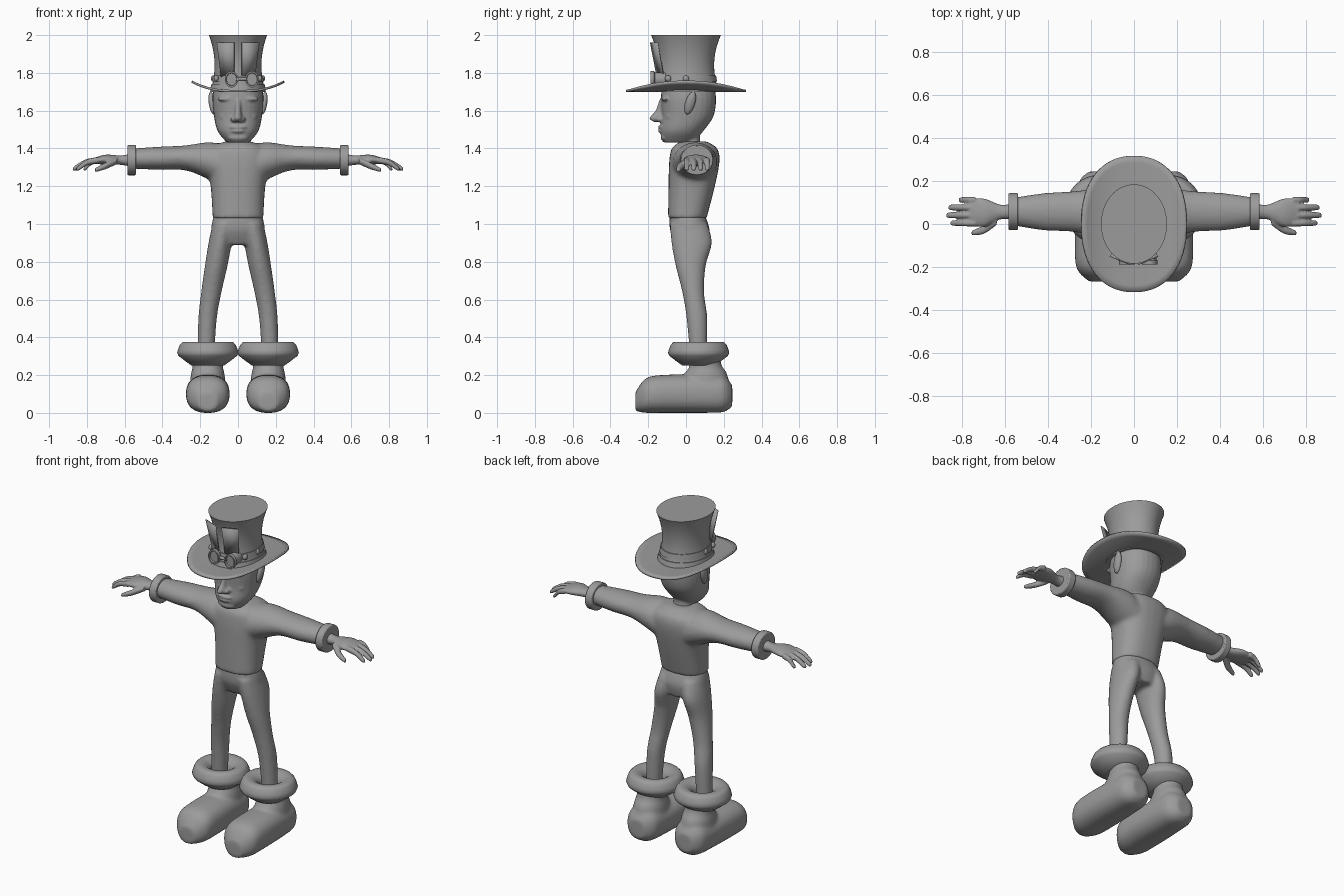
import bpy, bmesh, math
from mathutils import Vector

if "Cube" in bpy.data.objects:
    bpy.data.objects.remove(bpy.data.objects["Cube"])

shade = (.33, .33, .33, 1)
grey = bpy.data.materials.new("plain_grey")
grey.use_nodes = True
grey.diffuse_color = shade
grey.node_tree.nodes["Principled BSDF"].inputs["Base Color"].default_value = shade

sides = (("left", 1), ("right", -1))


def ring(count, power=2):
    """Points of a unit ellipse; a higher power makes it squarer."""
    points = []
    for i in range(count):
        angle = math.tau * i / count
        points.append([math.copysign(abs(v) ** (2 / power), v) for v in (math.cos(angle), math.sin(angle))])
    return points


def skin(bm, loops, caps=True, closed=False):
    """Join a row of point loops with quads."""
    rows = [[bm.verts.new(point) for point in loop] for loop in loops]
    pairs = list(zip(rows, rows[1:]))
    if closed:
        pairs.append((rows[-1], rows[0]))
    for low, high in pairs:
        for i in range(len(low)):
            bm.faces.new((low[i - 1], low[i], high[i], high[i - 1]))
    if caps:
        bm.faces.new(rows[0])
        bm.faces.new(rows[-1])


def flowing(keys, steps):
    """Smooth curve through the key sections."""
    keys = [Vector(key) for key in keys]
    padded = [keys[0]] + keys + [keys[-1]]
    curve = []
    for a, b, c, d in zip(padded, padded[1:], padded[2:], padded[3:]):
        for i in range(steps):
            t = i / steps
            bend = (2 * a - 5 * b + 4 * c - d) * t + (3 * b - a - 3 * c + d) * t * t
            curve.append(b + (c - a + bend) * t / 2)
    return curve + [keys[-1]]


def loft(bm, axis, keys, side=1, power=2, steps=6, count=28):
    """Each key: place along the axis, two centre coordinates, two half widths."""
    loops = []
    for along, mid_a, mid_b, half_a, half_b in flowing(keys, steps):
        loop = []
        for u, v in ring(count, power):
            place = [mid_a + u * half_a, mid_b + v * half_b]
            place.insert("xyz".index(axis), along)
            place[0] *= side
            loop.append(place)
        loops.append(loop)
    skin(bm, loops)


def lathe(bm, profile, centre=(0, 0), stretch=1, closed=False):
    """Turn (radius, height) points about an upright axis."""
    x, y = centre
    loops = [[(x + r * u, y + r * v * stretch, z) for u, v in ring(48)] for r, z in profile]
    skin(bm, loops, caps=not closed, closed=closed)


def ball(bm, centre, size):
    for vert in bmesh.ops.create_uvsphere(bm, u_segments=20, v_segments=12, radius=1)["verts"]:
        vert.co = [c + k * s for c, k, s in zip(centre, vert.co, size)]


def finish(name, bm, voxel=0, thickness=0, bevel=0):
    """Make the object; a voxel size melts its pieces into one skin."""
    bmesh.ops.recalc_face_normals(bm, faces=bm.faces)
    mesh = bpy.data.meshes.new(name)
    bm.to_mesh(mesh)
    bm.free()
    mesh.materials.append(grey)
    obj = bpy.data.objects.new(name, mesh)
    bpy.context.collection.objects.link(obj)
    bpy.ops.object.select_all(action="DESELECT")
    obj.select_set(True)
    bpy.context.view_layer.objects.active = obj
    bpy.ops.object.shade_smooth_by_angle(angle=math.radians(45))
    if voxel:
        melt = obj.modifiers.new("melt", "REMESH")
        melt.mode, melt.voxel_size, melt.use_smooth_shade = "VOXEL", voxel, True
        soften = obj.modifiers.new("soften", "SMOOTH")
        soften.iterations = 5
    if thickness:
        solid = obj.modifiers.new("thickness", "SOLIDIFY")
        solid.thickness, solid.offset = thickness, 0
    if bevel:
        edge = obj.modifiers.new("edge", "BEVEL")
        edge.width, edge.segments = bevel, 2


# Sweater: torso and sleeves melted together
bm = bmesh.new()
loft(bm, "z", [(1.03, 0, .007, .134, .102), (1.2, 0, .03, .145, .123), (1.33, 0, .044, .17, .133),
               (1.4, 0, .045, .15, .12), (1.437, 0, .04, .07, .07)], power=2.4)
for name, side in sides:
    loft(bm, "x", [(.05, .04, 1.3, .12, .12), (.16, .05, 1.335, .115, .097),
                   (.28, .058, 1.35, .095, .066), (.42, .057, 1.348, .087, .061),
                   (.57, .058, 1.346, .064, .053)], side)
finish("sweater", bm, voxel=.011)

# Trousers: hips and legs melted together
bm = bmesh.new()
loft(bm, "z", [(.89, 0, .03, .12, .08), (.97, 0, .02, .142, .105), (1.06, 0, .005, .125, .09)], power=2.3)
for name, side in sides:
    loft(bm, "z", [(.3, .17, .066, .044, .045), (.5, .161, .058, .049, .055), (.64, .141, .038, .054, .058),
                   (.78, .115, .025, .06, .08), (.9, .094, .03, .062, .107), (1, .07, .015, .065, .1)], side)
finish("trousers", bm, voxel=.01)

for name, side in sides:
    # Boot: foot and ankle
    bm = bmesh.new()
    loft(bm, "y", [(-.268, .16, .06, .05, .05), (-.21, .16, .092, .106, .092), (-.1, .16, .101, .116, .101),
                   (.1, .16, .101, .108, .101), (.2, .16, .1, .095, .095), (.245, .16, .09, .05, .055)],
         side, power=2.4)
    loft(bm, "z", [(.1, .16, .1, .1, .13), (.2, .16, .105, .09, .115), (.25, .16, .105, .08, .085),
                   (.3, .16, .09, .09, .09)], side)
    finish(name + "_boot", bm, voxel=.011)

    # Padded boot collar, open around the leg, tapering to the ankle
    bm = bmesh.new()
    lathe(bm, [(.05, .33), (.068, .355), (.09, .37), (.112, .375), (.135, .374), (.148, .36), (.158, .335),
               (.162, .318), (.155, .302), (.12, .275), (.085, .25), (.06, .25)],
          (side * .16, .067), closed=True)
    finish(name + "_boot_collar", bm)

    # Wrist cuff
    bm = bmesh.new()
    loft(bm, "x", [(x, .058, 1.338, .086, .08) for x in (.54, .586)], side, steps=1, count=40)
    finish(name + "_wrist_cuff", bm, bevel=.006)

    # Hand: palm, drooping fingers and thumb
    bm = bmesh.new()
    loft(bm, "x", [(.56, .057, 1.338, .04, .036), (.62, .056, 1.338, .034, .025),
                   (.7, .053, 1.341, .066, .026), (.77, .057, 1.333, .06, .015)], side)
    for y, tip in zip((.004, .041, .077, .112), (.855, .875, .865, .818)):
        bend = (.74 + tip) / 2
        loft(bm, "x", [(.74, y, 1.338, .016, .017), (bend, y, 1.326, .0145, .016),
                       (tip - .01, y, 1.295, .013, .013), (tip, y, 1.29, .007, .006)], side)
    loft(bm, "x", [(.64, .02, 1.335, .025, .018), (.7, -.025, 1.308, .021, .018),
                   (.757, -.042, 1.285, .011, .011)], side)
    finish(name + "_hand", bm, voxel=.005)

    # Ear, leaning back at the top
    bm = bmesh.new()
    ball(bm, (side * .137, .022, 1.64), (.018, .027, .06))
    for vert in bm.verts:
        lean = (vert.co.z - 1.64) / 4
        vert.co.y += lean
        vert.co.x += side * lean / 2
    finish(name + "_ear", bm)

    # Eye
    bm = bmesh.new()
    ball(bm, (side * .06, -.1, 1.624), (.022, .016, .011))
    finish(name + "_eye", bm)

# Head: skull, neck, nose, brows, cheeks, lips and chin melted together
bm = bmesh.new()
loft(bm, "z", [(1.432, 0, -.04, .06, .08), (1.49, 0, -.023, .107, .113), (1.57, 0, .008, .127, .137),
               (1.67, 0, .013, .135, .146), (1.76, 0, .01, .12, .13)], power=2.2)
loft(bm, "z", [(1.37, 0, .04, .07, .06), (1.43, 0, .03, .056, .045), (1.5, 0, .03, .055, .045)])
loft(bm, "z", [(1.54, 0, -.13, .02, .04), (1.56, 0, -.13, .025, .064), (1.6, 0, -.12, .018, .042),
               (1.66, 0, -.11, .02, .03)])
for name, side in sides:
    ball(bm, (side * .024, -.14, 1.555), (.016, .022, .015))
    ball(bm, (side * .055, -.107, 1.662), (.055, .024, .014))
    ball(bm, (side * .06, -.08, 1.57), (.04, .03, .035))
for z, width in ((1.513, .05), (1.492, .042)):
    ball(bm, (0, -.122, z), (width, .027, .011))
ball(bm, (0, -.11, 1.458), (.055, .025, .022))
finish("head", bm, voxel=.006)


def crown_radius(z):
    """The crown is narrowest partway up and flares both ways."""
    return .124 + .03 * ((z - 1.84) / .16) ** 2


# Hat crown
bm = bmesh.new()
heights = [1.7 + .3 * i / 12 for i in range(13)]
lathe(bm, [(crown_radius(z), z) for z in heights], stretch=1.2)
finish("hat_crown", bm)

# Hat brim, curled up at both sides
bm = bmesh.new()
skin(bm, [[(x * k * .245, y * k * .318, 1.704 + .05 * abs(x * k) ** 2.7) for x, y in ring(64, 2.25)]
          for k in (.4, .6, .7, .8, .9, 1)], caps=False)
finish("hat_brim", bm, thickness=.012)

# Hat band and goggle strap
for name, low, high in (("hat_band", 1.715, 1.74), ("goggle_strap", 1.755, 1.787)):
    bm = bmesh.new()
    lathe(bm, [(crown_radius(z) + out, z) for z, out in ((low, -.01), (low, .005), (high, .005), (high, -.01))],
          stretch=1.2, closed=True)
    finish(name, bm)

# Goggles: rimmed lenses, bridge and side studs
bm = bmesh.new()
for x in (-.034, .074):
    front = -.2 + abs(x - .02) / 5
    loft(bm, "y", [(front + back, x, 1.766, radius, radius * 1.2) for back, radius in
                   ((.08, .03), (.025, .03), (.02, .036), (0, .036), (0, .029), (.01, .027))], steps=1)
loft(bm, "x", [(x, -.175, 1.768, .009, .009) for x in (-.01, .05)], steps=1)
for name, side in sides:
    ball(bm, (side * .115, -.095, 1.77), (.013, .017, .017))
    ball(bm, (side * .133, 0, 1.77), (.01, .016, .016))
finish("goggles", bm)

# Tapered flaps leaning out from the crown front
for name, side in sides:
    bm = bmesh.new()
    corners = ((.02, -.153, 1.78), (.09, -.118, 1.78), (.112, -.15, 1.96), (.02, -.188, 1.96))
    bm.faces.new([bm.verts.new((side * x, y, z)) for x, y, z in corners])
    finish(name + "_hat_flap", bm, thickness=.006)
